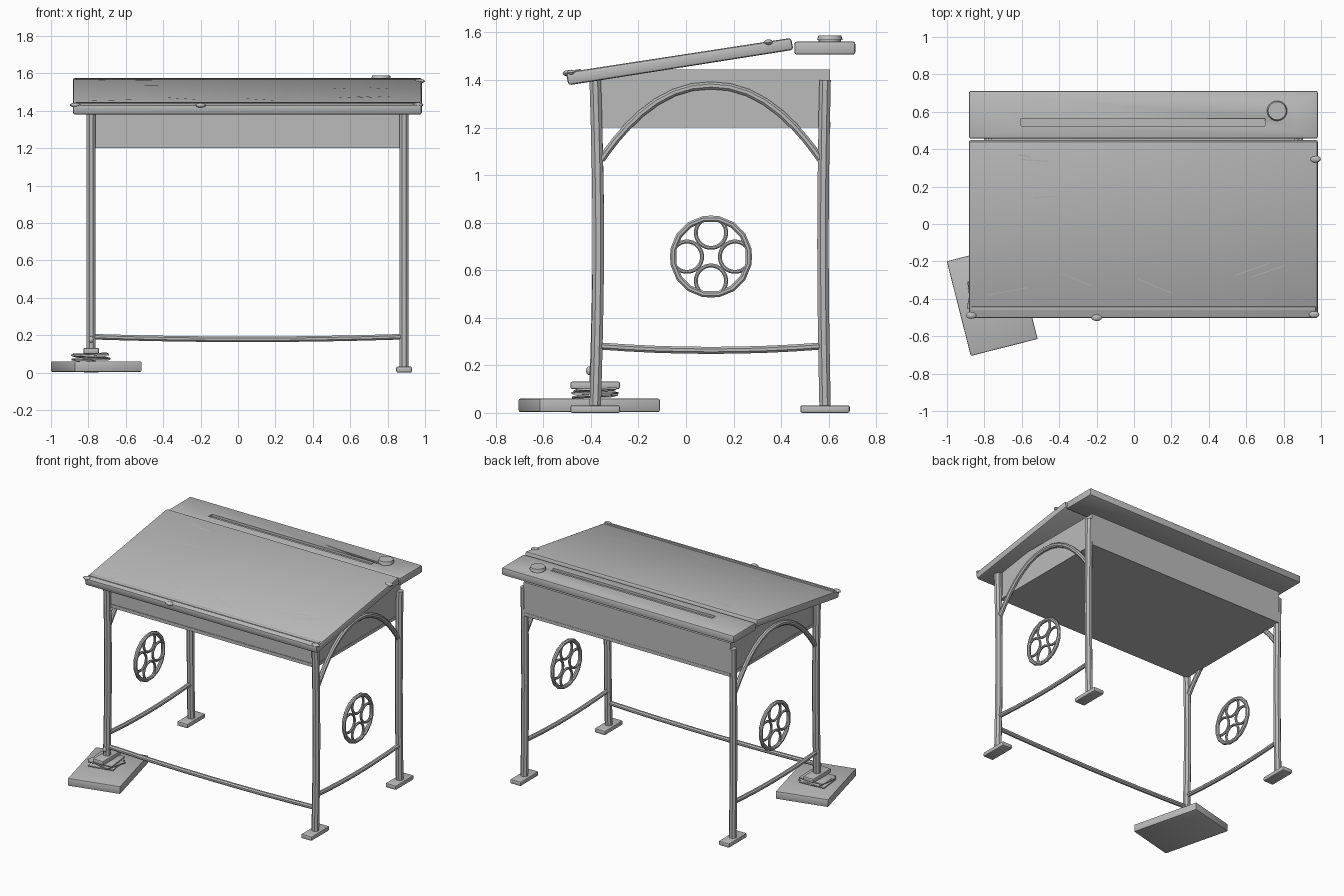
import bpy, bmesh, math
from mathutils import Vector, Matrix

if "Cube" in bpy.data.objects:
    bpy.data.objects.remove(bpy.data.objects["Cube"])

grey = bpy.data.materials.new("worn_grey")
grey.diffuse_color = (0.5, 0.5, 0.5, 1)
grey.use_nodes = True
grey.node_tree.nodes["Principled BSDF"].inputs["Base Color"].default_value = grey.diffuse_color


def finish(name, bm, smooth=True):
    bmesh.ops.recalc_face_normals(bm, faces=bm.faces)
    me = bpy.data.meshes.new(name)
    bm.to_mesh(me)
    bm.free()
    ob = bpy.data.objects.new(name, me)
    bpy.context.collection.objects.link(ob)
    me.materials.append(grey)
    if smooth:
        bpy.ops.object.select_all(action='DESELECT')
        ob.select_set(True)
        bpy.context.view_layer.objects.active = ob
        bpy.ops.object.shade_smooth_by_angle(angle=math.radians(35))
    return ob


def box(name, lo, hi, bevel=0.0, turn=(0, 0, 0)):
    """Box between two corners, turned about its centre (degrees)."""
    lo, hi = Vector(lo), Vector(hi)
    bm = bmesh.new()
    bmesh.ops.create_cube(bm, size=1)
    bmesh.ops.scale(bm, vec=hi - lo, verts=bm.verts)
    if bevel:
        bmesh.ops.bevel(bm, geom=bm.edges[:], offset=bevel, segments=2,
                        profile=0.5, affect='EDGES')
    for axis, a in zip('XYZ', turn):
        bmesh.ops.rotate(bm, verts=bm.verts, matrix=Matrix.Rotation(math.radians(a), 3, axis))
    bmesh.ops.translate(bm, vec=(lo + hi) / 2, verts=bm.verts)
    return finish(name, bm)


def tube(name, path, radius, normal, sides=8, closed=False):
    """Sweep a polygon along a planar path whose plane has the given normal."""
    bm = bmesh.new()
    pts = [Vector(p) for p in path]
    n, count = Vector(normal), len(pts)
    rings = []
    for i, p in enumerate(pts):
        if closed:
            a, b = pts[i - 1], pts[(i + 1) % count]
        else:
            a, b = pts[max(i - 1, 0)], pts[min(i + 1, count - 1)]
        side = (b - a).normalized().cross(n)
        ring = []
        for k in range(sides):
            t = 2 * math.pi * (k + 0.5) / sides
            ring.append(bm.verts.new(p + radius * (math.cos(t) * side + math.sin(t) * n)))
        rings.append(ring)
    for i in range(count if closed else count - 1):
        r, s = rings[i], rings[(i + 1) % count]
        for k in range(sides):
            j = (k + 1) % sides
            bm.faces.new((r[k], r[j], s[j], s[k]))
    if not closed:
        bm.faces.new(rings[0])
        bm.faces.new(rings[-1])
    return finish(name, bm)


def circle(x, y, z, r, n):
    return [(x, y + r * math.cos(2 * math.pi * (i + 0.5) / n),
             z + r * math.sin(2 * math.pi * (i + 0.5) / n)) for i in range(n)]


def blob(name, pos, size):
    bm = bmesh.new()
    bmesh.ops.create_uvsphere(bm, u_segments=12, v_segments=8, radius=1)
    bmesh.ops.scale(bm, vec=size, verts=bm.verts)
    bmesh.ops.translate(bm, vec=pos, verts=bm.verts)
    return finish(name, bm)


def disc(name, x, y, z0, z1, r, bevel):
    bm = bmesh.new()
    bmesh.ops.create_cone(bm, cap_ends=True, segments=24, radius1=r, radius2=r - bevel, depth=z1 - z0)
    bmesh.ops.translate(bm, vec=(x, y, (z0 + z1) / 2), verts=bm.verts)
    return finish(name, bm)


XL, XR = -0.785, 0.888      # leg lines across the desk
YF, YB = -0.382, 0.585      # leg lines front and back
YC = 0.105                  # middle of each side frame

# Sloping lid: side profile extruded across the desk
profile = [(-0.505, 1.432), (-0.495, 1.378), (0.452, 1.527), (0.442, 1.577)]
bm = bmesh.new()
face = bm.faces.new([bm.verts.new((-0.882, y, z)) for y, z in profile])
ext = bmesh.ops.extrude_face_region(bm, geom=[face])
bmesh.ops.translate(bm, vec=(1.865, 0, 0), verts=[v for v in ext['geom'] if isinstance(v, bmesh.types.BMVert)])
bmesh.ops.bevel(bm, geom=bm.edges[:], offset=0.012, segments=2, profile=0.5, affect='EDGES')
finish("lid", bm)


def lid_z(y):
    return 1.432 + (y + 0.505) * 0.145 / 0.947


SLOPE = math.degrees(math.atan(0.145 / 0.947))

# Raised strip along the front of the lid
z = lid_z(-0.455)
box("lid_strip", (-0.87, -0.468, z - 0.006), (0.972, -0.442, z + 0.005), 0.003, (SLOPE, 0, 0))

# Rounded nubs around the lid edge
for i, (x, y) in enumerate([(-0.87, -0.488), (-0.2, -0.5), (0.962, -0.483), (0.97, 0.347)]):
    blob(f"lid_nub_{i}", (x, y, lid_z(y) - 0.004), (0.029, 0.019, 0.012))

# Scratches on the lid
scratches = [(-0.62, 0.37, -0.55, 0.36), (-0.61, 0.345, -0.46, 0.335), (-0.535, 0.14, -0.41, 0.15),
             (-0.4, -0.26, -0.225, -0.33), (0.02, -0.295, 0.205, -0.37), (-0.78, -0.38, -0.57, -0.34),
             (0.54, -0.275, 0.725, -0.21), (0.625, -0.285, 0.81, -0.22), (0.705, 0.075, 0.8, 0.04),
             (0.51, 0.04, 0.575, 0.06)]
for i, (x0, y0, x1, y1) in enumerate(scratches):
    bm = bmesh.new()
    d = Vector((x1 - x0, y1 - y0, 0)).normalized()
    w = Vector((-d.y, d.x, 0)) * 0.003
    quad = [Vector((x0, y0, 0)) - w, Vector((x1, y1, 0)) - w, Vector((x1, y1, 0)) + w, Vector((x0, y0, 0)) + w]
    bm.faces.new([bm.verts.new((q.x, q.y, lid_z(q.y) + 0.002)) for q in quad])
    finish(f"lid_scratch_{i}", bm, False)

# Back shelf with a pencil groove and an inkwell
shelf = box("back_shelf", (-0.882, 0.456, 1.507), (0.983, 0.712, 1.562), 0.01)
cutter = box("groove_cutter", (-0.605, 0.525, 1.545), (0.70, 0.565, 1.6))
cutter.hide_render = True
cutter.hide_viewport = True
cut = shelf.modifiers.new("groove", 'BOOLEAN')
cut.object = cutter
cut.operation = 'DIFFERENCE'
cut.solver = 'EXACT'
disc("inkwell_collar", 0.765, 0.605, 1.555, 1.57, 0.047, 0.0)
disc("inkwell_cap", 0.765, 0.605, 1.568, 1.588, 0.054, 0.006)

# Storage tray under the lid
x0, x1, y0, y1, zt = -0.78, 0.88, -0.37, 0.608, 1.444
box("tray_floor", (x0, y0, 1.2), (x1, y1, 1.224))
box("tray_front", (x0, y0 + 0.004, 1.22), (x1, y0 + 0.024, 1.405))
box("tray_back", (x0, y1 - 0.024, 1.22), (x1, y1 - 0.002, zt))
box("tray_left", (x0 + 0.002, y0 + 0.004, 1.22), (x0 + 0.022, y1 - 0.004, zt))
box("tray_right", (x1 - 0.022, y0 + 0.004, 1.22), (x1 - 0.002, y1 - 0.004, zt))

# Side frames: legs, feet, arch, sagging rail and pierced wheel
for side, x in (("left", XL), ("right", XR)):
    for end, y, bow in (("front", YF, 0.013), ("back", YB, -0.009)):
        raised = side == "left" and end == "front"
        base = 0.1 if raised else 0.0
        path = []
        for i in range(9):
            t = i / 8
            path.append((x, y + bow * math.sin(math.pi * t), base + 0.02 + t * (1.38 - base)))
        tube(f"{end}_{side}_leg", path, 0.026, (1, 0, 0))
        box(f"{end}_{side}_foot", (x - 0.042, y - 0.104, base), (x + 0.042, y + 0.104, base + 0.032), 0.008)
    arch = []
    for i in range(17):
        t = math.pi * (0.08 + 0.84 * i / 16)
        c = math.cos(t) / math.cos(math.pi * 0.08)
        arch.append((x, YC - 0.462 * c, 1.065 + 0.312 * (1 - abs(c) ** 2.15)))
    tube(f"{side}_arch", arch, 0.017, (1, 0, 0))
    rail = [(x, YC + 0.465 * u, 0.263 + 0.018 * u * u) for u in (-1, -0.75, -0.5, -0.25, 0, 0.25, 0.5, 0.75, 1)]
    tube(f"{side}_rail", rail, 0.016, (1, 0, 0))
    tube(f"{side}_wheel_rim", circle(x, YC, 0.657, 0.161, 16), 0.014, (1, 0, 0), 8, True)
    for k in range(4):
        a = k * math.pi / 2
        hole = circle(x, YC + 0.101 * math.cos(a), 0.657 + 0.101 * math.sin(a), 0.064, 24)
        tube(f"{side}_wheel_ring_{k}", hole, 0.009, (1, 0, 0), 8, True)

# Sagging footrest bar between the front legs
bar = [((XL + XR) / 2 + 0.83 * u, YF + 0.004, 0.178 + 0.014 * u * u) for u in (-1, -0.75, -0.5, -0.25, 0, 0.25, 0.5, 0.75, 1)]
tube("footrest_bar", bar, 0.016, (0, 1, 0))

# Prop under the short leg: block, folded sheets and a small bolt
box("prop_block", (-0.9425, -0.668, 0.004), (-0.5735, -0.146, 0.06), 0.006, (0, 0, 14.2))
for i, (tilt, spin) in enumerate([(2, 8), (-3, -10), (2, 4)]):
    zc = 0.066 + 0.013 * i
    box(f"folded_sheet_{i}", (-0.88, -0.468, zc), (-0.695, -0.298, zc + 0.009), 0.002, (tilt, -tilt, spin))
blob("leg_bolt", (XL, -0.408, 0.177), (0.013, 0.013, 0.018))
